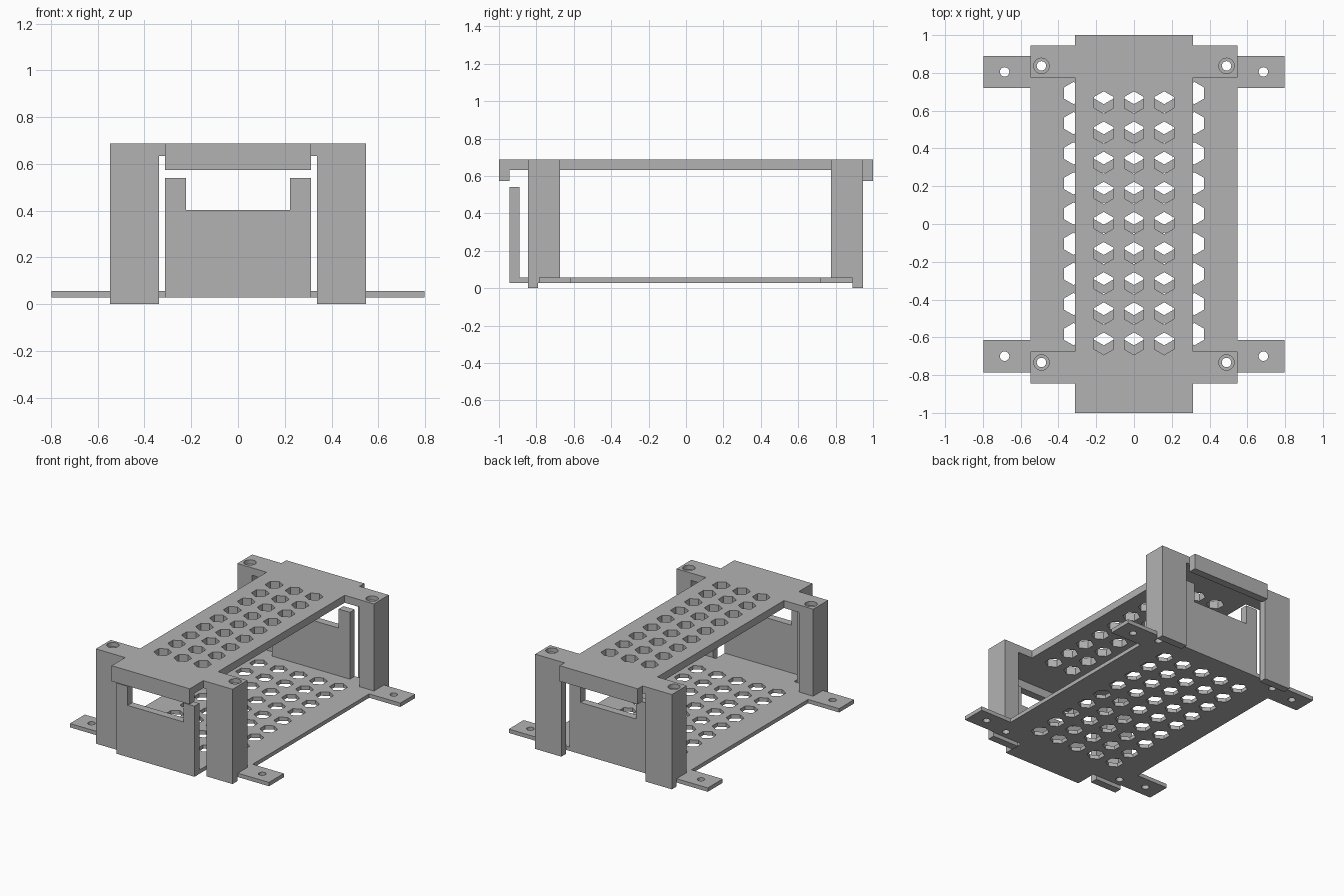
import bpy, bmesh, math

cube = bpy.data.objects.get("Cube")
if cube:
    bpy.data.objects.remove(cube, do_unlink=True)

grey = bpy.data.materials.new("plain_grey")
grey.use_nodes = True
colour = (0.45, 0.45, 0.45, 1)
grey.diffuse_color = colour
grey.node_tree.nodes["Principled BSDF"].inputs["Base Color"].default_value = colour

TOP, LID, FLOOR, UNDER = 0.687, 0.633, 0.056, 0.028   # main heights
T = 0.055                                            # sheet thickness
FRONT, BACK = -0.845, 0.945                          # outer faces of the legs
HALF, INNER = 0.548, 0.313                           # half widths


def prism(bm, outline, lo, hi, axis="z"):
    """Extrude a 2D outline; axis z uses (x, y) points, axis y uses (x, z)."""
    place = (lambda p, h: (p[0], p[1], h)) if axis == "z" else (lambda p, h: (p[0], h, p[1]))
    face = bm.faces.new([bm.verts.new(place(p, lo)) for p in outline])
    moved = bmesh.ops.extrude_face_region(bm, geom=[face])["geom"]
    shift = (0, 0, hi - lo) if axis == "z" else (0, hi - lo, 0)
    bmesh.ops.translate(bm, vec=shift, verts=[v for v in moved if isinstance(v, bmesh.types.BMVert)])


def solid(name, outlines, lo, hi, axis="z"):
    bm = bmesh.new()
    for outline in outlines:
        prism(bm, outline, lo, hi, axis)
    bmesh.ops.recalc_face_normals(bm, faces=bm.faces)
    mesh = bpy.data.meshes.new(name)
    bm.to_mesh(mesh)
    bm.free()
    mesh.materials.append(grey)
    obj = bpy.data.objects.new(name, mesh)
    bpy.context.collection.objects.link(obj)
    return obj


def rect(x0, x1, y0, y1):
    return [(x0, y0), (x1, y0), (x1, y1), (x0, y1)]


def ring(x, y, r, n):
    """Regular polygon with one corner pointing along y."""
    return [(x + r * math.sin(i * math.tau / n), y + r * math.cos(i * math.tau / n)) for i in range(n)]


def cut(obj, outlines, lo, hi):
    cutter = solid("cutter", outlines, lo, hi)
    cutter.hide_render = True
    mod = obj.modifiers.new("holes", "BOOLEAN")
    mod.operation, mod.solver, mod.object = "DIFFERENCE", "EXACT", cutter
    graph = bpy.context.evaluated_depsgraph_get()
    mesh = bpy.data.meshes.new_from_object(obj.evaluated_get(graph))
    obj.modifiers.clear()
    obj.data = mesh
    bpy.data.objects.remove(cutter, do_unlink=True)


def mirrored(points):
    """Close a right-hand half outline with its left-hand reflection."""
    return points + [(-x, y) for x, y in reversed(points)]


def hexes(columns, middle):
    return [ring(0.16 * c, middle + 0.1596 * r, 0.059, 6)
            for c in range(-columns, columns + 1) for r in range(-4, 5)]


SCREW_X, SCREW_YS = 0.49, (-0.733, 0.837)
screws = [ring(s * SCREW_X, y, 0.025, 24) for s in (-1, 1) for y in SCREW_YS]
sinks = [ring(s * SCREW_X, y, 0.041, 24) for s in (-1, 1) for y in SCREW_YS]

# Base tray with a front tongue and hexagonal vents
base = solid("base_plate", [mirrored([
    (INNER, FRONT - 0.1), (INNER, FRONT + T), (HALF, FRONT + T), (HALF, BACK - T)])], UNDER, FLOOR)
cut(base, hexes(2, 0.055) + screws, -0.1, 0.2)

# Mounting tabs
for side, s in (("right", -1), ("left", 1)):
    for end, y in (("front", -0.7), ("back", 0.805)):
        xs = sorted((s * HALF, s * 0.798))
        tab = solid(f"{side}_{end}_tab", [rect(*xs, y - 0.085, y + 0.085)], UNDER, FLOOR)
        cut(tab, [ring(s * 0.685, y, 0.025, 24)], -0.1, 0.2)

# Notched end walls standing on the base
wall = mirrored([(INNER, FLOOR), (INNER, 0.54), (0.223, 0.54), (0.223, 0.402)])
solid("front_wall", [wall], FRONT - 0.1, FRONT - 0.1 + T, "y")
solid("back_wall", [wall], BACK - 2 * T, BACK - T, "y")

# Lid with four wings, hexagonal vents and counterbored screw holes
lid = solid("lid", [mirrored([
    (INNER, -1), (INNER, FRONT), (HALF, FRONT), (HALF, FRONT + 0.17), (INNER, FRONT + 0.17),
    (INNER, BACK - 0.17), (HALF, BACK - 0.17), (HALF, BACK), (INNER, BACK), (INNER, 1)])], LID, TOP)
cut(lid, hexes(1, 0.005) + screws, 0.5, 0.8)
cut(lid, sinks, TOP - 0.03, 0.8)

# Lips hanging from both lid ends
solid("front_lip", [rect(-INNER, INNER, -1, -1 + T)], 0.574, LID)
solid("back_lip", [rect(-INNER, INNER, 1 - T, 1)], 0.574, LID)

# Legs: an outer plate reaching the ground and a screw block behind it
for side, s in (("right", -1), ("left", 1)):
    for end, outer, d, y in (("front", FRONT, 1, SCREW_YS[0]), ("back", BACK, -1, SCREW_YS[1])):
        plate_x = sorted((s * 0.338, s * HALF))
        block_x = sorted((s * 0.432, s * HALF))
        solid(f"{side}_{end}_leg_plate", [rect(*plate_x, *sorted((outer, outer + d * T)))], 0, LID)
        block = solid(f"{side}_{end}_screw_block",
                      [rect(*block_x, *sorted((outer + d * T, outer + d * 0.17)))], FLOOR, LID)
        cut(block, [ring(s * SCREW_X, y, 0.025, 24)], -0.1, 0.8)
